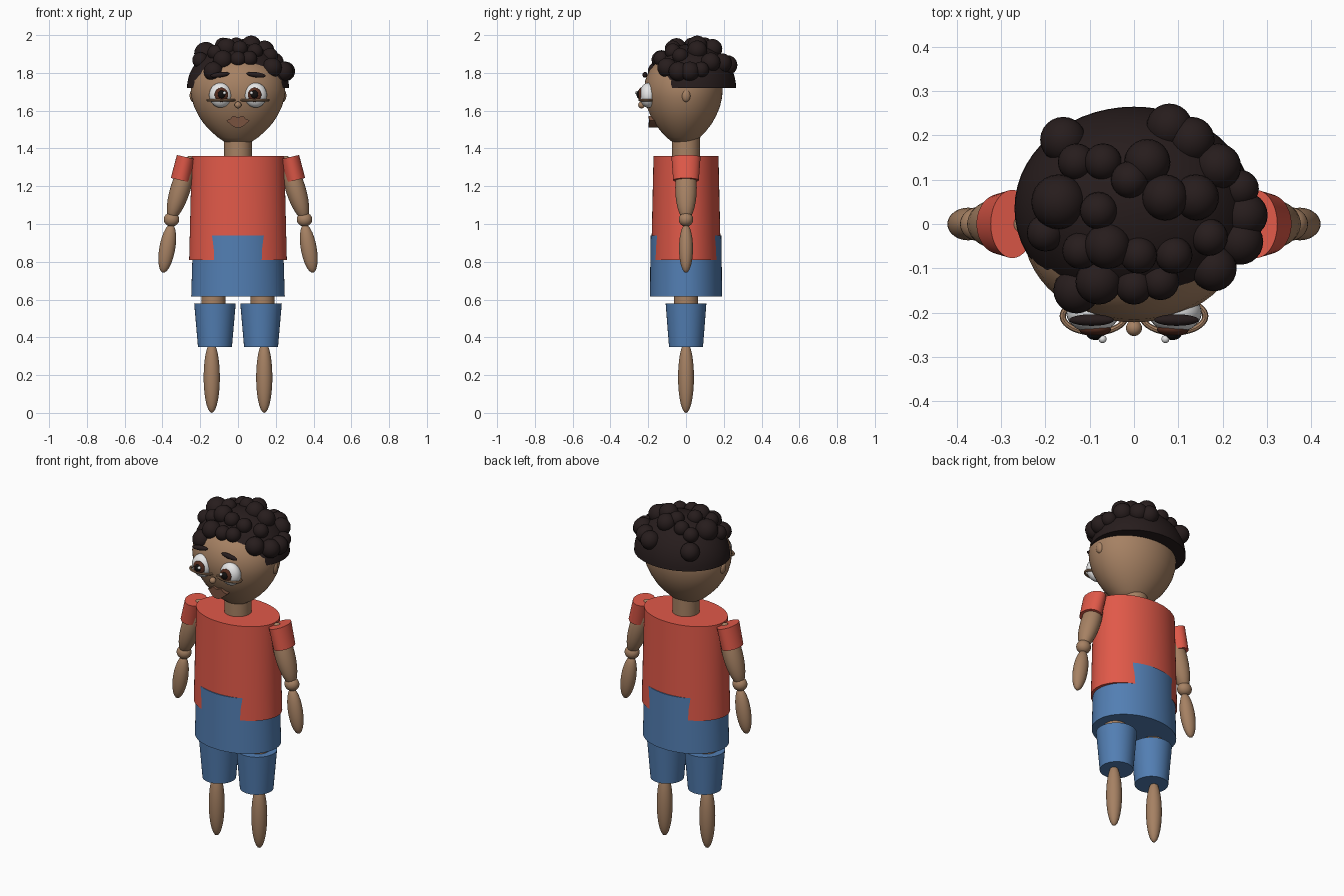
import bpy
import bmesh
from math import sin, cos, pi, sqrt, atan2

cube = bpy.data.objects.get("Cube")
if cube:
    bpy.data.objects.remove(cube, do_unlink=True)


def material(name, r, g, b):
    mat = bpy.data.materials.new(name)
    mat.use_nodes = True
    mat.diffuse_color = (r, g, b, 1)
    node = next(n for n in mat.node_tree.nodes if n.type == 'BSDF_PRINCIPLED')
    node.inputs["Base Color"].default_value = (r, g, b, 1)
    node.inputs["Roughness"].default_value = 0.7
    return mat


skin = material("skin", 0.38, 0.22, 0.125)
red = material("red_cloth", 0.75, 0.1, 0.066)
blue = material("blue_cloth", 0.085, 0.21, 0.45)
dark = material("dark_hair", 0.02, 0.012, 0.012)
white = material("eye_white", 0.85, 0.85, 0.85)
brown = material("iris_brown", 0.09, 0.026, 0.014)
black = material("pupil_black", 0.006, 0.005, 0.005)
lip = material("lip_brown", 0.19, 0.085, 0.05)
parts = []


def finish(bm, name, mat, location=(0, 0, 0), tilt=0.0):
    bmesh.ops.recalc_face_normals(bm, faces=bm.faces)
    mesh = bpy.data.meshes.new(name)
    bm.to_mesh(mesh)
    bm.free()
    mesh.materials.append(mat)
    obj = bpy.data.objects.new(name, mesh)
    obj.location = location
    obj.rotation_euler = (0, tilt, 0)
    bpy.context.scene.collection.objects.link(obj)
    parts.append(obj)
    return obj


def stack(name, mat, rings, location=(0, 0, 0), tilt=0.0, sides=56):
    """Closed shape skinned over elliptical rings (x radius, y radius, z)."""
    bm = bmesh.new()
    loops = []
    for rx, ry, z in rings:
        angles = [2 * pi * i / sides for i in range(sides)]
        loops.append([bm.verts.new((rx * cos(a), ry * sin(a), z)) for a in angles])
    for low, high in zip(loops, loops[1:]):
        for i in range(sides):
            j = (i + 1) % sides
            bm.faces.new((low[i], low[j], high[j], high[i]))
    bm.faces.new(loops[0][::-1])
    bm.faces.new(loops[-1])
    return finish(bm, name, mat, location, tilt)


def ball(name, mat, location, radii, tilt=0.0, sides=28):
    bm = bmesh.new()
    bmesh.ops.create_uvsphere(bm, u_segments=sides, v_segments=sides // 2, radius=1)
    bmesh.ops.scale(bm, vec=radii, verts=bm.verts)
    return finish(bm, name, mat, location, tilt)


def limb(name, mat, start, end, width, depth):
    """Ellipsoid stretched between two (x, z) points."""
    dx, dz = end[0] - start[0], end[1] - start[1]
    middle = ((start[0] + end[0]) / 2, 0, (start[1] + end[1]) / 2)
    ball(name, mat, middle, (width, depth, sqrt(dx * dx + dz * dz) / 2), atan2(dx, dz))


def ring(name, mat, location, rx, ry, thick, sides=40, tube=8):
    """Flat elliptical loop of round wire."""
    bm = bmesh.new()
    grid = []
    for i in range(sides):
        a = 2 * pi * i / sides
        row = []
        for k in range(tube):
            t = 2 * pi * k / tube
            w = thick * cos(t)
            row.append(bm.verts.new(((rx + w) * cos(a), (ry + w) * sin(a), thick * sin(t))))
        grid.append(row)
    for i in range(sides):
        a, b = grid[i], grid[(i + 1) % sides]
        for k in range(tube):
            m = (k + 1) % tube
            bm.faces.new((a[k], b[k], b[m], a[m]))
    finish(bm, name, mat, location)


# Torso and clothes
stack("shirt", red, [(0.2585, 0.1845, 0.81), (0.245, 0.172, 1.36)], sides=72)
stack("shorts", blue, [(0.2477, 0.1912, 0.615), (0.2377, 0.1872, 0.94)], sides=72)
stack("neck", skin, [(0.073, 0.073, 1.3), (0.073, 0.073, 1.47)])

# Head, tapering to a narrow chin
outline = [(0.2, 1.43), (0.3, 1.437), (0.42, 1.457), (0.57, 1.49), (0.72, 1.53),
           (0.84, 1.575), (0.93, 1.62), (0.985, 1.67), (1, 1.71), (0.97, 1.76),
           (0.86, 1.815), (0.66, 1.86), (0.35, 1.89), (0.05, 1.9)]
stack("head", skin, [(0.25 * r, 0.208 * r, z) for r, z in outline], (0, -0.014, 0))

# Hair cap
CAP = (0.27, 0.23, 0.235)
arcs = [pi / 2 * i / 14 for i in range(14)]
stack("hair_cap", dark,
      [(CAP[0] * cos(a), CAP[1] * cos(a), CAP[2] * sin(a)) for a in arcs] + [(0.004, 0.004, CAP[2])],
      (0, 0.035, 1.72))

# Curls resting on the cap: x, y and radius in hundredths
curls = [(-16, 19, 5), (-13, 14, 4), (-7, 14, 4), (-17, 5, 6), (-8, 3, 4), (-20, -2, 4),
         (8, 22, 5), (13, 19, 5), (3, 14, 5), (-1, 10, 4), (7, 6, 5), (14, 6, 5),
         (19, 13, 5), (24, 8, 4), (25, 2, 5), (17, -3, 4), (24, -4, 5), (18, -10, 5),
         (9, -7, 4), (-6, -5, 5), (-12, -6, 4), (-8, -13, 5), (-13, -15, 5),
         (0, -14, 4), (6, -13, 4), (1, -7, 4)]
for n, (cx, cy, cr) in enumerate(curls):
    x, y, r = cx / 100, cy / 100, cr / 100 + 0.002
    rise = 1 - (x / CAP[0]) ** 2 - ((y - 0.035) / CAP[1]) ** 2
    z = 1.72 + CAP[2] * sqrt(max(rise, 0.14))
    ball(f"curl_{n + 1}", dark, (x, y, z), (r, r, r), sides=24)

# Nose and lips
ball("nose", skin, (0, -0.235, 1.63), (0.018, 0.018, 0.018))
half = [(0, 0.024), (0.026, 0.033), (0.042, 0.016), (0.062, 0.008), (0.034, -0.018), (0.012, -0.03)]
shape = half + [(-x, z) for x, z in half[:0:-1]]
bm = bmesh.new()
face = bm.faces.new([bm.verts.new((x, -0.2 + 2.5 * x * x, z)) for x, z in shape])
back = bmesh.ops.extrude_face_region(bm, geom=[face])
bmesh.ops.translate(bm, vec=(0, 0.06, 0),
                    verts=[v for v in back["geom"] if isinstance(v, bmesh.types.BMVert)])
finish(bm, "lips", lip, (0, 0, 1.54))

# Paired parts
for s, side in ((1, "left"), (-1, "right")):
    # Face
    ball(f"{side}_eye", white, (s * 0.093, -0.2, 1.682), (0.06, 0.046, 0.066))
    ball(f"{side}_iris", brown, (s * 0.088, -0.238, 1.684), (0.036, 0.016, 0.038))
    ball(f"{side}_pupil", black, (s * 0.087, -0.25, 1.686), (0.02, 0.012, 0.021))
    ball(f"{side}_eye_glint", white, (s * 0.071, -0.26, 1.694), (0.009, 0.009, 0.009))
    ring(f"{side}_eye_rim", skin, (s * 0.09, -0.208, 1.656), 0.071, 0.037, 0.007)
    ball(f"{side}_eyebrow", dark, (s * 0.096, -0.217, 1.79), (0.051, 0.013, 0.014), s * 0.13)
    ball(f"{side}_ear", skin, (s * 0.238, 0, 1.68), (0.018, 0.024, 0.034))

    # Arm and sleeve
    lean = -s * 0.226
    stack(f"{side}_sleeve", red, [(0.054, 0.068, -0.063), (0.05, 0.077, 0.063)],
          (s * 0.289, 0, 1.293), lean)
    limb(f"{side}_upper_arm", skin, (s * 0.25, 1.36), (s * 0.357, 1.02), 0.053, 0.057)
    ball(f"{side}_elbow", skin, (s * 0.352, 0, 1.024), (0.041, 0.038, 0.038))
    limb(f"{side}_forearm", skin, (s * 0.352, 1.0), (s * 0.397, 0.742), 0.042, 0.037)

    # Leg and trouser cuff
    stack(f"{side}_thigh", skin, [(0.066, 0.066, 0.5), (0.062, 0.062, 0.66)], (s * 0.13, 0, 0))
    stack(f"{side}_trouser_leg", blue, [(0.09, 0.09, 0.35), (0.11, 0.108, 0.58)],
          (s * 0.122, 0, 0))
    ball(f"{side}_lower_leg", skin, (s * 0.139, 0, 0.188), (0.043, 0.042, 0.188))

# Smooth shading with sharp rims
bpy.ops.object.select_all(action='DESELECT')
for obj in parts:
    obj.select_set(True)
bpy.context.view_layer.objects.active = parts[0]
bpy.ops.object.shade_smooth_by_angle(angle=0.7)
